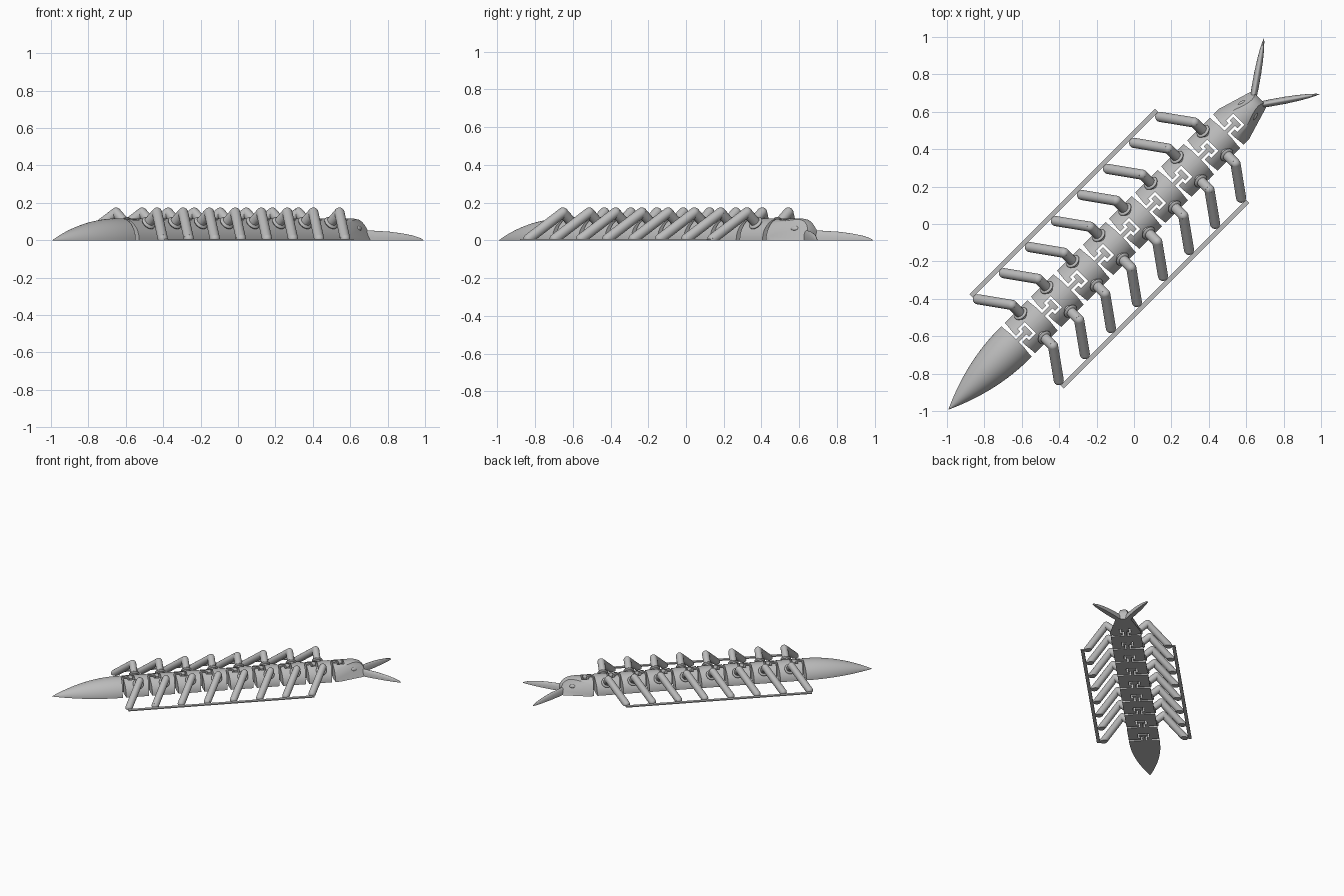
import bpy, bmesh, math
from mathutils import Vector, Matrix

cube = bpy.data.objects.get("Cube")
if cube:
    bpy.data.objects.remove(cube, do_unlink=True)

grey = bpy.data.materials.new("plain_grey")
grey.use_nodes = True
COLOUR = (0.5, 0.5, 0.5, 1)
grey.diffuse_color = COLOUR
grey.node_tree.nodes["Principled BSDF"].inputs["Base Color"].default_value = COLOUR

# Parts are built along local x; the whole creature lies on the diagonal.
TURN = Matrix.Rotation(math.pi / 4, 3, 'Z')
PITCH = 0.197        # segment spacing
START = -0.875       # first joint
COUNT = 8
WIDTH, HEIGHT = 0.115, 0.117


def place(name, mesh, along=0.0):
    ob = bpy.data.objects.new(name, mesh)
    ob.location = TURN @ Vector((along, 0, 0))
    ob.rotation_euler.z = math.pi / 4
    bpy.context.collection.objects.link(ob)
    return ob


def to_mesh(bm, name):
    bmesh.ops.recalc_face_normals(bm, faces=bm.faces)
    mesh = bpy.data.meshes.new(name)
    bm.to_mesh(mesh)
    bm.free()
    finish(mesh)
    return mesh


def finish(mesh):
    mesh.materials.clear()
    mesh.materials.append(grey)
    mesh.shade_smooth()
    mesh.set_sharp_from_angle(angle=math.radians(35))


def loft(stations, n=32):
    """Flat-bottomed half-ellipse sections at (position, half width, height)."""
    bm = bmesh.new()
    rings = []
    for u, w, h in stations:
        angles = [math.pi * i / n for i in range(n + 1)]
        rings.append([bm.verts.new((u, w * math.cos(a), h * math.sin(a))) for a in angles])
    for a, b in zip(rings, rings[1:]):
        for i in range(n + 1):
            j = (i + 1) % (n + 1)
            bm.faces.new((a[i], a[j], b[j], b[i]))
    bm.faces.new(rings[0])
    bm.faces.new(rings[-1])
    return bm


def cut_below(bm, point, normal):
    """Remove everything on the positive side of a plane and cap the cut."""
    geom = bm.verts[:] + bm.edges[:] + bm.faces[:]
    bmesh.ops.bisect_plane(bm, geom=geom, plane_co=point, plane_no=normal, clear_outer=True)
    edges = [e for e in bm.edges if e.is_boundary]
    bmesh.ops.holes_fill(bm, edges=edges, sides=0)


def joint(u, g):
    """Plan outline of the T hinge, grown (slot) or shrunk (tab) by g."""
    half = [(u + 2.2 * g, 0.2), (u + 1.8 * g, 0.1), (u + g, 0.05), (u + g, 0.017 + g),
            (u + 0.045 - g, 0.017 + g), (u + 0.045 - g, 0.036 + g), (u + 0.085 + g, 0.036 + g)]
    return half + [(x, -y) for x, y in reversed(half)]


def end(u):
    return [(u, 0.2), (u, -0.2)]


def trim(name, bm, back, front):
    """Keep only the part of the loft inside the plan outline."""
    plan = bmesh.new()
    face = plan.faces.new([plan.verts.new((x, y, -0.1)) for x, y in back + front[::-1]])
    ext = bmesh.ops.extrude_face_region(plan, geom=[face])
    verts = [v for v in ext["geom"] if isinstance(v, bmesh.types.BMVert)]
    bmesh.ops.translate(plan, verts=verts, vec=(0, 0, 0.4))
    cutter = place("plan_cutter", to_mesh(plan, "plan_cutter"))
    cutter.hide_render = True
    ob = place(name, to_mesh(bm, name))
    mod = ob.modifiers.new("trim", 'BOOLEAN')
    mod.operation, mod.solver, mod.object = 'INTERSECT', 'EXACT', cutter
    deps = bpy.context.evaluated_depsgraph_get()
    mesh = bpy.data.meshes.new_from_object(ob.evaluated_get(deps))
    ob.modifiers.clear()
    ob.data = mesh
    finish(mesh)
    bpy.data.objects.remove(cutter, do_unlink=True)
    return ob


GAP = 0.007

# Tail: pointed ogive with a hinge tab
stations = []
for i in range(17):
    s = max(i / 16, 0.004)
    k = 1 - (1 - s) ** 2
    stations.append((-1.404 + 0.5 * s, WIDTH * k, HEIGHT * k))
stations.append((-0.7, WIDTH, HEIGHT))
trim("tail", loft(stations), end(-1.6), joint(START, -GAP))

# Body segments, each with a slot behind and a tab in front
first = trim("body_segment_1", loft([(-0.1, WIDTH, HEIGHT), (0.4, WIDTH, HEIGHT)]),
             joint(0, GAP), joint(PITCH, -GAP))
first.location = TURN @ Vector((START, 0, 0))
for i in range(1, COUNT):
    place(f"body_segment_{i + 1}", first.data, START + i * PITCH)

# Head: rounded nose with slanted flat cheeks
neck = START + COUNT * PITCH
nose = [(0.86, 1), (0.89, 0.96), (0.915, 0.86), (0.932, 0.72), (0.944, 0.56), (0.95, 0.4)]
bm = loft([(neck - 0.1, WIDTH, HEIGHT)] + [(u, WIDTH * min(1, k + 0.1), HEIGHT * k) for u, k in nose])
for side in (1, -1):
    cut_below(bm, (0.71, side * 0.128, 0), (0.30, side, 0.434))
trim("head", bm, joint(neck, GAP), end(1.2))


def rod(bm, p, q, r):
    p, q = Vector(p), Vector(q)
    m = Matrix.Translation((p + q) / 2) @ (q - p).to_track_quat('Z', 'Y').to_matrix().to_4x4()
    bmesh.ops.create_cone(bm, cap_ends=True, segments=24, radius1=r, radius2=r,
                          depth=(q - p).length, matrix=m)


def ball(bm, p, axis, scale):
    """Ellipsoid whose local z follows the axis."""
    m = (Matrix.Translation(p) @ Vector(axis).to_track_quat('Z', 'Y').to_matrix().to_4x4()
         @ Matrix.Diagonal((*scale, 1)))
    bmesh.ops.create_uvsphere(bm, u_segments=24, v_segments=12, radius=1, matrix=m)


R = 0.027
for side, word in ((1, "left"), (-1, "right")):
    # Legs: raised thigh, knee, shin sloping out and back to the ground
    hip, knee, foot = (0, side * 0.06, 0.07), (0, side * 0.155, 0.148), (-0.108, side * 0.306, 0.008)
    bm = bmesh.new()
    rod(bm, hip, knee, R)
    rod(bm, knee, foot, R)
    ball(bm, knee, (0, 0, 1), (R, R, R))
    ball(bm, foot, (0, 0, 1), (R, R, R))
    cut_below(bm, (0, 0, 0), (0, 0, -1))
    leg = to_mesh(bm, word + "_leg")

    # Hip collar
    bm = bmesh.new()
    ball(bm, (0, side * 0.09, 0.092), (0, side * 0.095, 0.078), (0.04, 0.04, 0.014))
    collar = to_mesh(bm, word + "_hip_collar")
    for i in range(COUNT):
        place(f"{word}_leg_{i + 1}", leg, START + 0.108 + i * PITCH)
        place(f"{word}_hip_collar_{i + 1}", collar, START + 0.108 + i * PITCH)

    # Thin ground rail joining the feet
    bm = bmesh.new()
    bmesh.ops.create_cube(bm, size=1, matrix=Matrix.Translation((-0.186, side * 0.344, 0.004))
                          @ Matrix.Diagonal((1.402, 0.025, 0.008, 1)))
    place(word + "_ground_rail", to_mesh(bm, word + "_ground_rail"))

    # Eye on the cheek
    bm = bmesh.new()
    ball(bm, (0.866, side * 0.053, 0.065), (0.30, side, 0.434), (0.021, 0.013, 0.006))
    place(word + "_eye", to_mesh(bm, word + "_eye"))

    # Antenna: tapering half spindle
    shape = [(0, 0.017, 0.055), (0.07, 0.019, 0.051), (0.15, 0.019, 0.046), (0.22, 0.016, 0.037),
             (0.28, 0.011, 0.025), (0.32, 0.005, 0.012), (0.336, 0.0008, 0.002)]
    bm = loft(shape, 16)
    bm.transform(Matrix.Translation((0.916, side * 0.018, 0))
                 @ Matrix.Rotation(side * math.atan2(0.191, 0.275), 4, 'Z'))
    place(word + "_antenna", to_mesh(bm, word + "_antenna"))
